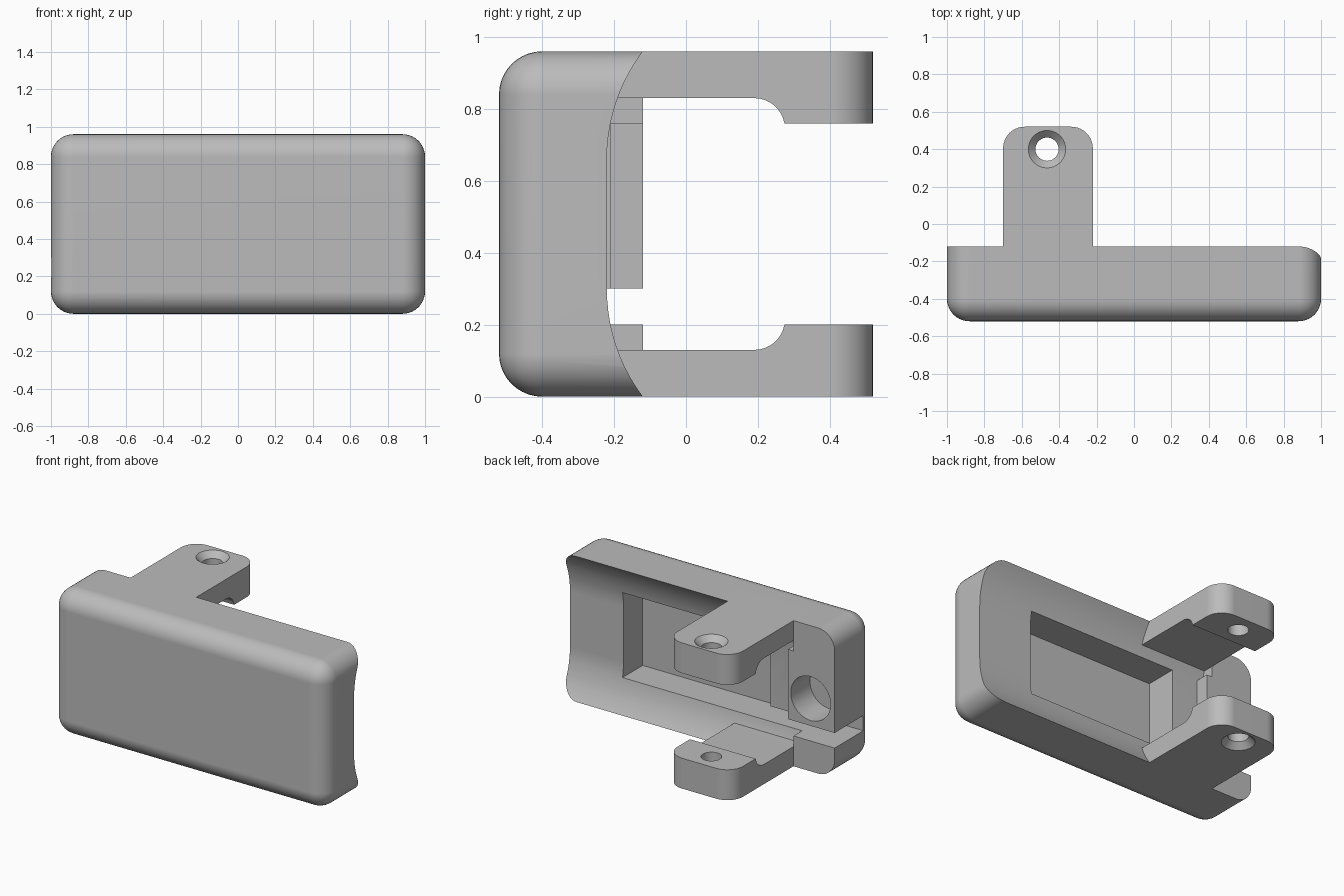
import bpy, bmesh, math
from mathutils import Matrix, Vector

if "Cube" in bpy.data.objects:
    bpy.data.objects.remove(bpy.data.objects["Cube"], do_unlink=True)

grey = bpy.data.materials.new("plain grey")
grey.use_nodes = True
colour = (0.5, 0.5, 0.5, 1)
grey.diffuse_color = colour
grey.node_tree.nodes["Principled BSDF"].inputs["Base Color"].default_value = colour

H = 0.96          # overall height
MID = H / 2
ARM_X = (-0.70, -0.22)
HOLE = (-0.465, 0.40)


def to_object(name, bm):
    bmesh.ops.recalc_face_normals(bm, faces=bm.faces[:])
    mesh = bpy.data.meshes.new(name)
    bm.to_mesh(mesh)
    bm.free()
    mesh.materials.append(grey)
    ob = bpy.data.objects.new(name, mesh)
    bpy.context.collection.objects.link(ob)
    return ob


def box_mesh(xs, ys, zs):
    bm = bmesh.new()
    bmesh.ops.create_cube(bm, size=1)
    for v in bm.verts:
        v.co = Vector([r[0] if c < 0 else r[1] for c, r in zip(v.co, (xs, ys, zs))])
    return bm


def box(name, xs, ys, zs):
    return to_object(name, box_mesh(xs, ys, zs))


def prism_mesh(xs, profile):
    """Extrude a (y, z) profile along x."""
    bm = bmesh.new()
    face = bm.faces.new([bm.verts.new((xs[0], y, z)) for y, z in profile])
    ext = bmesh.ops.extrude_face_region(bm, geom=[face])["geom"]
    bmesh.ops.translate(bm, vec=(xs[1] - xs[0], 0, 0),
                        verts=[e for e in ext if isinstance(e, bmesh.types.BMVert)])
    return bm


def cone(name, r1, r2, depth, centre, rot=Matrix()):
    bm = bmesh.new()
    bmesh.ops.create_cone(bm, cap_ends=True, segments=48, radius1=r1, radius2=r2,
                          depth=depth, matrix=Matrix.Translation(centre) @ rot)
    return to_object(name, bm)


def combine(target, tool, operation):
    """Apply a boolean and discard the tool."""
    tool.hide_render = True
    mod = target.modifiers.new("cut", 'BOOLEAN')
    mod.object, mod.operation, mod.solver = tool, operation, 'EXACT'
    graph = bpy.context.evaluated_depsgraph_get()
    mesh = bpy.data.meshes.new_from_object(target.evaluated_get(graph))
    target.modifiers.clear()
    target.data = mesh
    bpy.data.objects.remove(tool, do_unlink=True)


# Main housing: every edge rounded except those of the back face
bm = box_mesh((-1, 1), (-0.52, -0.12), (0, H))
edges = [e for e in bm.edges if min(v.co.y for v in e.verts) < -0.3]
bmesh.ops.bevel(bm, geom=edges, offset=0.12, segments=10, profile=0.5, affect='EDGES')
housing = to_object("bracket_housing", bm)

# Concave back, leaving the end block at full depth
lower = [(0.28 - 0.5 * math.cos(a), 0.3 - 0.5 * math.sin(a))
         for a in [math.radians(44 * i / 12) for i in range(13)]]
upper = [(y, H - z) for y, z in reversed(lower)]
profile = [(0.1, lower[-1][1]), (0.1, upper[0][1])] + upper + lower
combine(housing, to_object("back_curve", prism_mesh((ARM_X[0], 1.2), profile)), 'DIFFERENCE')

# Upper and lower mounting arms with thick rounded tips
curve = [(0.19 + 0.085 * math.sin(a), 0.745 + 0.085 * math.cos(a))
         for a in [math.radians(10 * i) for i in range(9)]]
arm_profile = [(-0.3, H), (0.52, H), (0.52, 0.76)] + curve[::-1] + [(-0.3, 0.83)]
for top in (True, False):
    pts = arm_profile if top else [(y, H - z) for y, z in arm_profile]
    bm = prism_mesh(ARM_X, pts)
    tips = [e for e in bm.edges if all(v.co.y > 0.51 for v in e.verts)
            and abs(e.verts[0].co.z - e.verts[1].co.z) > 0.1]
    bmesh.ops.bevel(bm, geom=tips, offset=0.115, segments=10, profile=0.5, affect='EDGES')
    combine(housing, to_object("arm", bm), 'UNION')

# Raised pad and block edge beside the pocket
combine(housing, box("pad", (-0.75, -0.47), (-0.35, -0.21), (0.25, 0.76)), 'UNION')
combine(housing, box("block_edge", (-0.75, -0.66), (-0.35, -0.12), (0.25, 0.76)), 'UNION')

# Rear pocket, cable slot and round recess
combine(housing, box("pocket", (-0.47, 0.61), (-0.42, 0), (0.2, 0.76)), 'DIFFERENCE')
combine(housing, box("slot", (-1.1, -0.4), (-0.42, 0), (0.2, 0.3)), 'DIFFERENCE')
combine(housing, cone("recess", 0.145, 0.145, 0.4, (-0.825, -0.12, MID),
                      Matrix.Rotation(math.pi / 2, 4, 'X')), 'DIFFERENCE')

# Countersunk screw holes through both arms
combine(housing, cone("screw_hole", 0.062, 0.062, 1.4, (*HOLE, MID)), 'DIFFERENCE')
for z, r1, r2 in ((H, 0.05, 0.15), (0, 0.15, 0.05)):
    combine(housing, cone("countersink", r1, r2, 0.1, (*HOLE, z)), 'DIFFERENCE')

# Smooth rounded surfaces, crisp edges
bpy.ops.object.select_all(action='DESELECT')
housing.select_set(True)
bpy.context.view_layer.objects.active = housing
bpy.ops.object.shade_smooth_by_angle(angle=math.radians(25))
normals = housing.modifiers.new("flat_normals", 'WEIGHTED_NORMAL')
normals.keep_sharp = True
